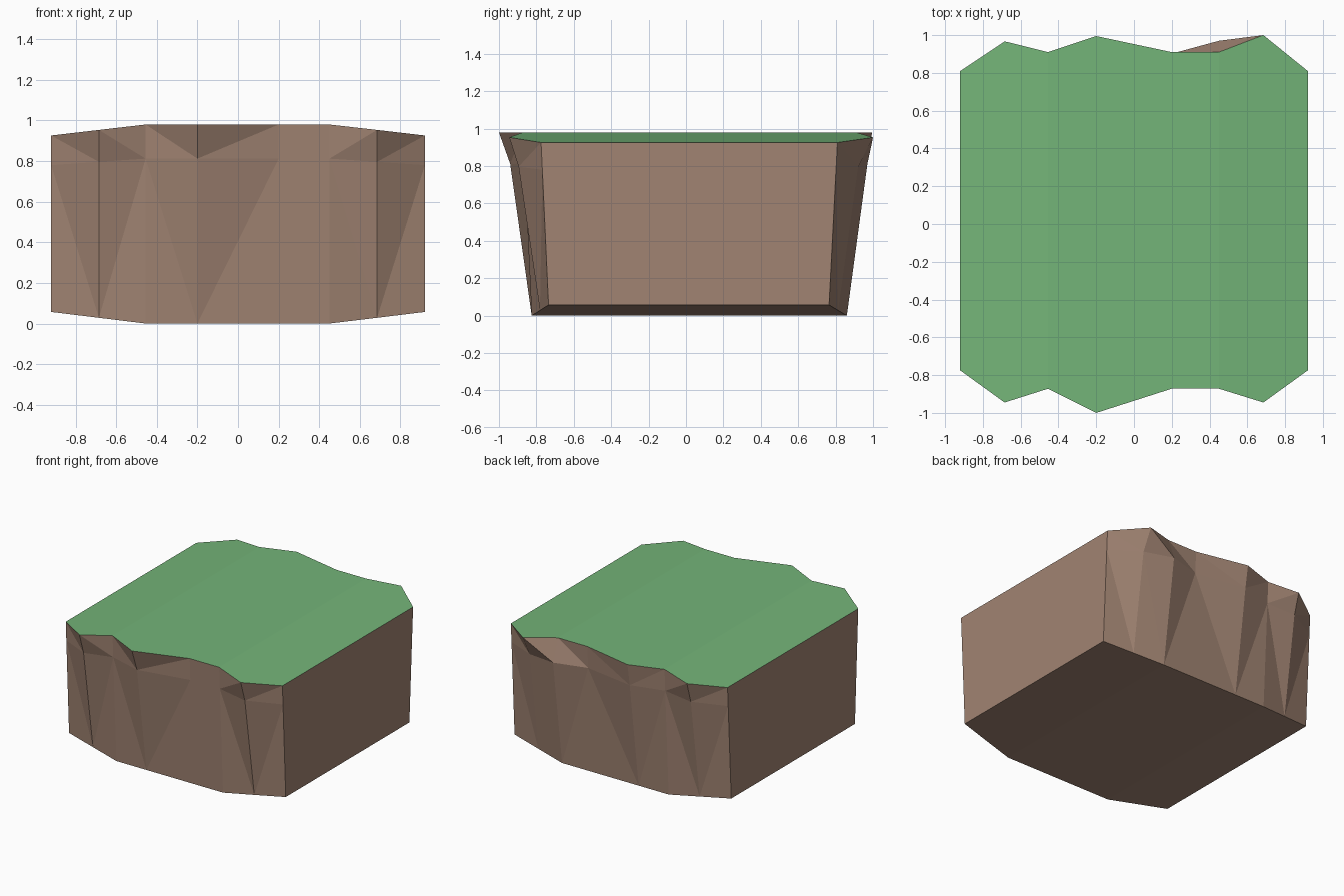
import bpy, bmesh

if "Cube" in bpy.data.objects:
    bpy.data.objects.remove(bpy.data.objects["Cube"])


def material(name, rgb):
    m = bpy.data.materials.new(name)
    m.diffuse_color = (*rgb, 1.0)
    m.use_nodes = True
    m.node_tree.nodes["Principled BSDF"].inputs["Base Color"].default_value = m.diffuse_color
    return m


earth = material("earth brown", (0.355, 0.23, 0.17))
grass = material("grass green", (0.175, 0.46, 0.19))

# Stations along x, and the rough outlines of the rims read at each station
xs = [-0.92, -0.685, -0.455, -0.20, 0.20, 0.45, 0.685, 0.92]
front_top = [-0.775, -0.945, -0.872, -1.0, -0.872, -0.872, -0.945, -0.775]
front_mid = [-0.768, -0.895, -0.864, -0.94, -0.864, -0.864, -0.895, -0.768]
back_top = [0.81, 0.967, 0.91, 0.995, 0.91, 0.91, 1.0, 0.81]
back_mid = [0.802, 0.92, 0.902, 0.968, 0.902, 0.97, 0.92, 0.802]


def taper(x, inner, outer):
    """Constant in the middle, sloping towards both x ends."""
    t = max(0.0, (abs(x) - 0.455) / 0.465)
    return inner + (outer - inner) * t


# Loft of six-sided sections: bottom, shoulder and rim on front and back
bm = bmesh.new()
rings = []
for x, ft, fm, bt, bk in zip(xs, front_top, front_mid, back_top, back_mid):
    z0, z1, z2 = taper(x, 0, 0.057), taper(x, 0.812, 0.78), taper(x, 0.98, 0.926)
    section = [(taper(x, -0.825, -0.735), z0), (fm, z1), (ft, z2),
               (bt, z2), (bk, z1), (taper(x, 0.86, 0.765), z0)]
    rings.append([bm.verts.new((x, y, z)) for y, z in section])

for a, b in zip(rings, rings[1:]):
    for i in range(6):
        j = (i + 1) % 6
        f = bm.faces.new((a[i], a[j], b[j], b[i]))
        f.material_index = 1 if i == 2 else 0   # grass on the top strip
for ring in (rings[0], rings[-1]):
    bm.faces.new(ring)

bmesh.ops.recalc_face_normals(bm, faces=bm.faces)
bmesh.ops.triangulate(bm, faces=[f for f in bm.faces if len(f.verts) == 4],
                      quad_method='BEAUTY')

mesh = bpy.data.meshes.new("ground_block")
bm.to_mesh(mesh)
bm.free()
mesh.materials.append(earth)
mesh.materials.append(grass)
block = bpy.data.objects.new("ground_block", mesh)
bpy.context.collection.objects.link(block)
